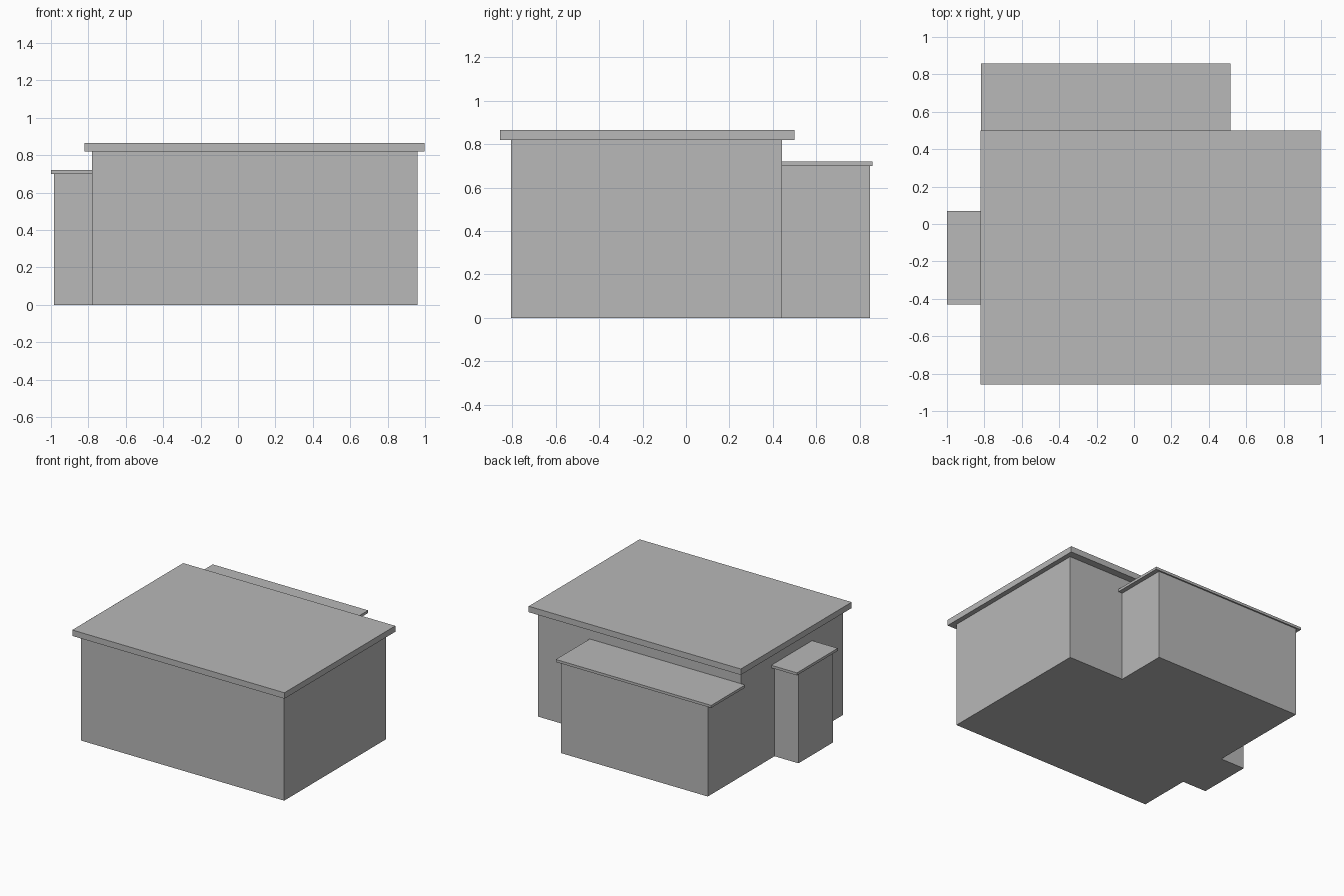
import bpy

cube = bpy.data.objects.get("Cube")
if cube:
    bpy.data.objects.remove(cube, do_unlink=True)

# Single plain grey for the whole building
grey = bpy.data.materials.new("plain_grey")
grey.use_nodes = True
colour = (0.48, 0.48, 0.48, 1)
grey.diffuse_color = colour
grey.node_tree.nodes["Principled BSDF"].inputs["Base Color"].default_value = colour


def box(name, x, y, z):
    """Flat-sided block spanning the given (low, high) ranges."""
    spans = (x, y, z)
    bpy.ops.mesh.primitive_cube_add(size=1, location=[(a + b) / 2 for a, b in spans])
    obj = bpy.context.object
    obj.name = obj.data.name = name
    obj.scale = [b - a for a, b in spans]
    bpy.ops.object.transform_apply(location=False, rotation=False, scale=True)
    obj.data.materials.append(grey)
    return obj


# Main hall with an overhanging flat roof
box("main_walls", (-0.78, 0.96), (-0.805, 0.443), (0, 0.82))
box("main_roof", (-0.82, 0.998), (-0.857, 0.50), (0.82, 0.866))

# Lower extension along the back
box("back_extension_walls", (-0.78, 0.48), (0.443, 0.847), (0, 0.70))
box("back_extension_roof", (-0.817, 0.515), (0.443, 0.858), (0.70, 0.72))

# Narrow bay on the right side
box("side_bay_walls", (-0.985, -0.78), (-0.39, 0.03), (0, 0.70))
box("side_bay_roof", (-1.0, -0.78), (-0.43, 0.07), (0.70, 0.72))
